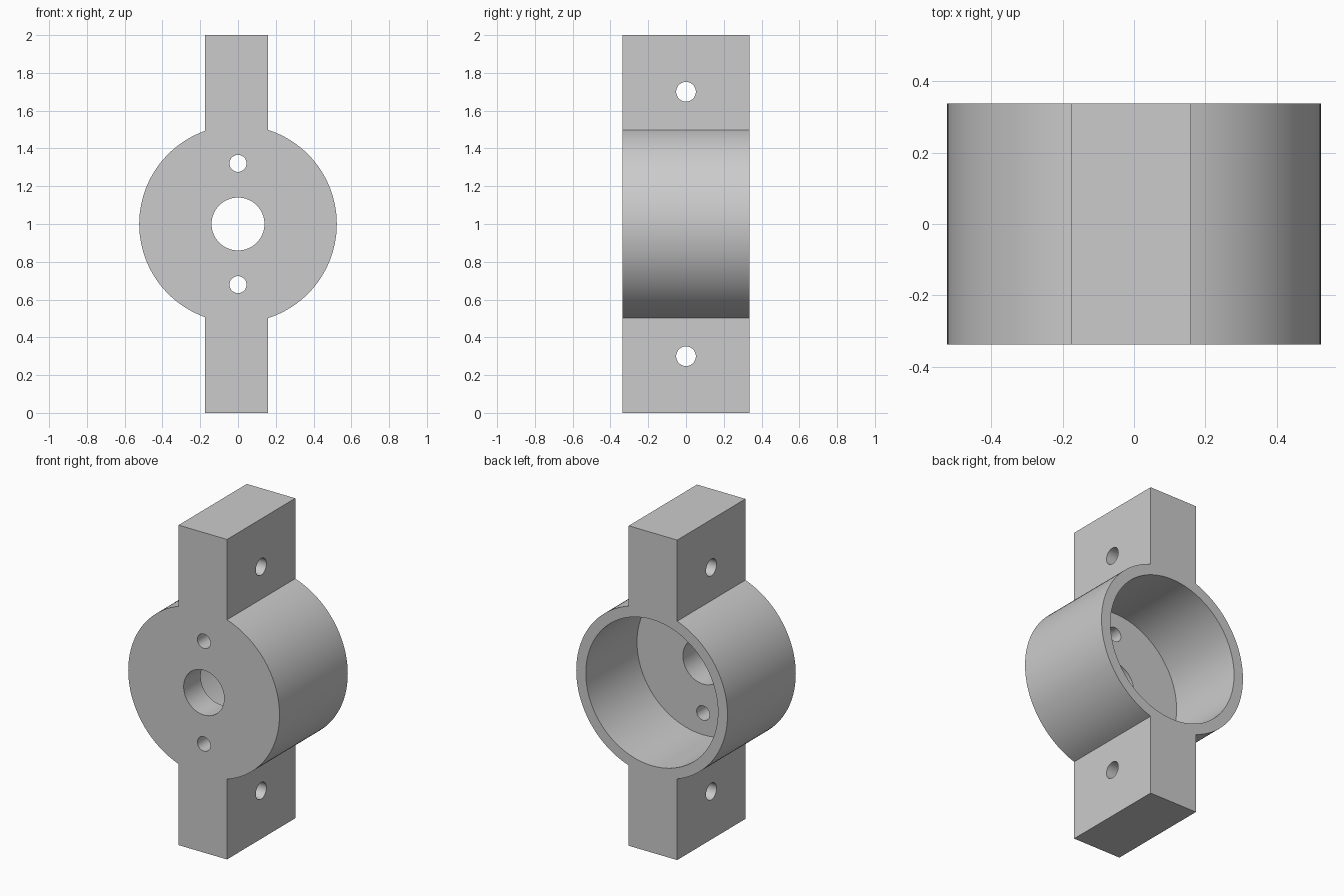
import bpy, bmesh
from math import pi, sin, cos, acos
from mathutils import Matrix

cube = bpy.data.objects.get("Cube")
if cube:
    bpy.data.objects.remove(cube, do_unlink=True)

RADIUS, MID, HALF_DEPTH = 0.523, 1.0, 0.337
TAB_LEFT, TAB_RIGHT = 0.16, -0.175
FLOOR = 0.168
STEPS = 48

grey = bpy.data.materials.new("plain grey")
grey.use_nodes = True
colour = (0.6, 0.6, 0.6, 1)
grey.diffuse_color = colour
grey.node_tree.nodes["Principled BSDF"].inputs["Base Color"].default_value = colour


def add_object(name, bm):
    bmesh.ops.recalc_face_normals(bm, faces=bm.faces)
    mesh = bpy.data.meshes.new(name)
    bm.to_mesh(mesh)
    bm.free()
    mesh.materials.append(grey)
    obj = bpy.data.objects.new(name, mesh)
    bpy.context.collection.objects.link(obj)
    return obj


def arc(start, end):
    """Points along the round housing, angles measured from +x."""
    angles = [start + (end - start) * i / STEPS for i in range(STEPS + 1)]
    return [(RADIUS * cos(a), MID + RADIUS * sin(a)) for a in angles]


def cut_hole(body, radius, length, centre, axis, segments=64):
    bm = bmesh.new()
    turn = Matrix.Rotation(pi / 2, 4, "X" if axis == "Y" else "Y")
    bmesh.ops.create_cone(bm, cap_ends=True, segments=segments, radius1=radius,
                          radius2=radius, depth=length,
                          matrix=Matrix.Translation(centre) @ turn)
    cutter = add_object("hole_cutter", bm)
    cutter.hide_render = True
    mod = body.modifiers.new("hole", "BOOLEAN")
    mod.operation, mod.solver, mod.object = "DIFFERENCE", "EXACT", cutter
    bpy.context.view_layer.objects.active = body
    bpy.ops.object.modifier_apply(modifier=mod.name)
    bpy.data.objects.remove(cutter, do_unlink=True)


# Round housing with upper and lower mounting tabs, extruded front to back
left = acos(TAB_LEFT / RADIUS)
right = acos(TAB_RIGHT / RADIUS)
outline = (arc(-left, left) + [(TAB_LEFT, 2), (TAB_RIGHT, 2)]
           + arc(right, 2 * pi - right) + [(TAB_RIGHT, 0), (TAB_LEFT, 0)])
bm = bmesh.new()
face = bm.faces.new([bm.verts.new((x, -HALF_DEPTH, z)) for x, z in outline])
side = bmesh.ops.extrude_face_region(bm, geom=[face])["geom"]
bmesh.ops.translate(bm, vec=(0, 2 * HALF_DEPTH, 0),
                    verts=[v for v in side if isinstance(v, bmesh.types.BMVert)])
body = add_object("motor_mount_housing", bm)

# Deep cup opening at the back
cut_hole(body, 0.457, 1, (0, FLOOR - HALF_DEPTH + 0.5, MID), "Y", 96)
# Shaft hole and two screw holes through the front wall
cut_hole(body, 0.14, 0.5, (0, -HALF_DEPTH, MID), "Y")
for sign in (-1, 1):
    cut_hole(body, 0.045, 0.5, (0, -HALF_DEPTH, MID + sign * 0.321), "Y", 48)
    # Cross hole through each tab
    cut_hole(body, 0.052, 1, (0, 0, MID + sign * 0.7), "X", 48)

bpy.ops.object.select_all(action="DESELECT")
body.select_set(True)
bpy.context.view_layer.objects.active = body
bpy.ops.object.shade_smooth_by_angle(angle=pi / 6)
